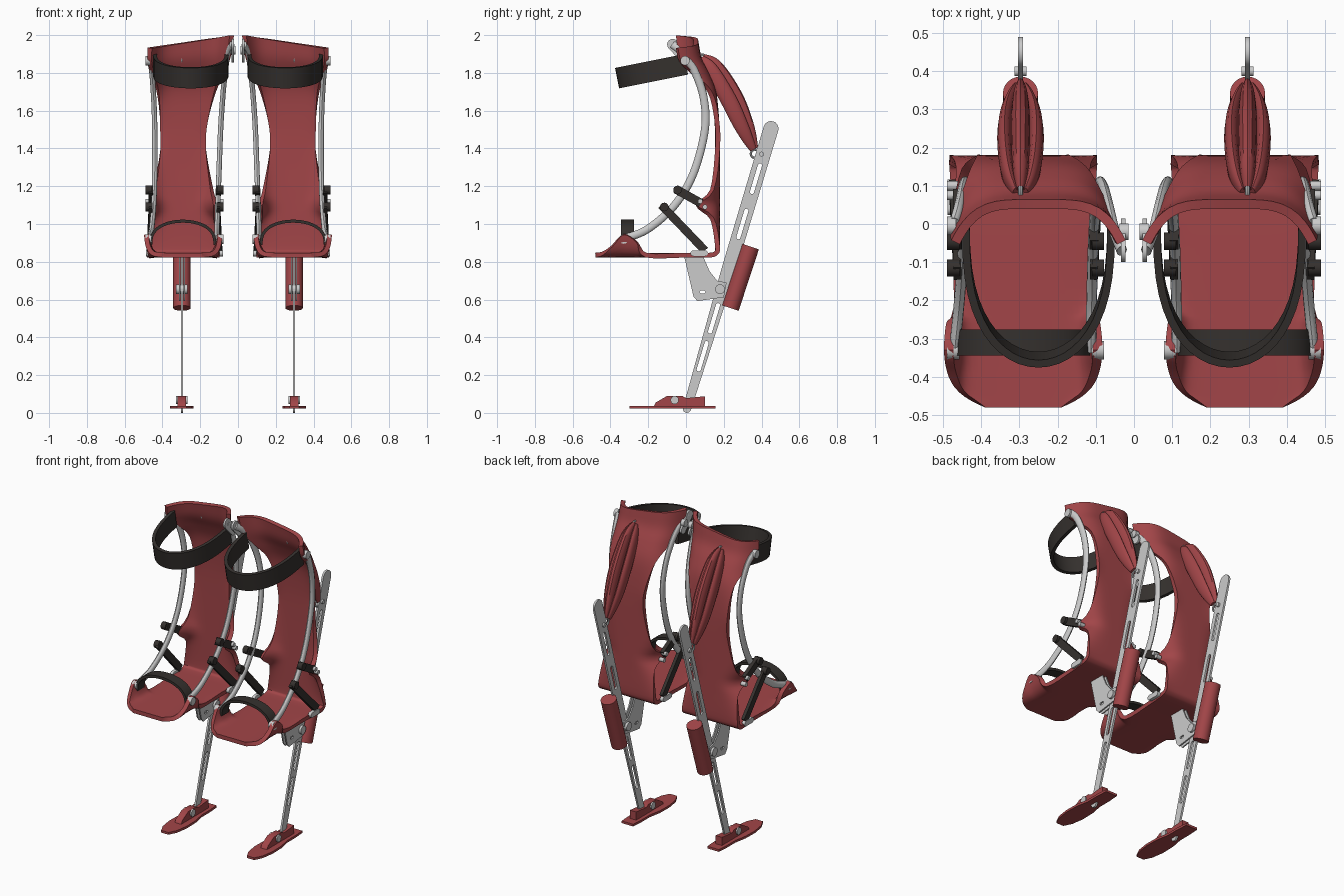
import bpy, bmesh
from math import sin, cos, pi, radians, atan2
from mathutils import Vector, Matrix

if "Cube" in bpy.data.objects:
    bpy.data.objects.remove(bpy.data.objects["Cube"])

def material(name, col):
    m = bpy.data.materials.new(name)
    m.diffuse_color = (*col, 1)
    m.use_nodes = True
    m.node_tree.nodes["Principled BSDF"].inputs["Base Color"].default_value = m.diffuse_color
    return m

RED = material("red", (0.36, 0.06, 0.065))
DARK = material("dark_strap", (0.035, 0.03, 0.027))
PX = 0.297          # x of the leg pole

def finish(name, mesh, mat=None, thick=0):
    """Link a right-hand part, mirror it to the left leg, smooth it."""
    ob = bpy.data.objects.new(name, mesh)
    bpy.context.collection.objects.link(ob)
    if mat:
        mesh.materials.clear()
        mesh.materials.append(mat)
    bpy.ops.object.select_all(action='DESELECT')
    ob.select_set(True)
    bpy.context.view_layer.objects.active = ob
    if thick:
        s = ob.modifiers.new("thickness", 'SOLIDIFY')
        s.thickness, s.offset = thick, 0
        bpy.ops.object.modifier_apply(modifier=s.name)
    bpy.ops.object.shade_smooth_by_angle(angle=radians(35))
    ob.modifiers.new("mirror", 'MIRROR').use_mirror_merge = False

def spline(pts, n):
    """Catmull-Rom through tuples of any length."""
    if n < 2:
        return [Vector(p) for p in pts]
    P = [Vector(p) for p in pts]
    P = [2 * P[0] - P[1]] + P + [2 * P[-1] - P[-2]]
    out = []
    for i in range(1, len(P) - 2):
        a, b, c, d = P[i - 1:i + 3]
        for t in (k / n for k in range(n)):
            out.append((2 * b + (c - a) * t + (2 * a - 5 * b + 4 * c - d) * t * t
                        + (3 * b - a - 3 * c + d) * t ** 3) / 2)
    return out + [P[-2]]

def sweep(name, path, a, b, up=(1, 0, 0), sides=12, mat=None, taper=None):
    """Sweep an ellipse (or a box, sides=4) along a path; a is the half size along up."""
    path, bm, rings = [Vector(p) for p in path], bmesh.new(), []
    turn, grow = (pi / 4, 2 ** .5) if sides == 4 else (0, 1)
    for i, p in enumerate(path):
        t = (path[min(i + 1, len(path) - 1)] - path[max(i - 1, 0)]).normalized()
        u = Vector(up)
        u = (u - t * u.dot(t)).normalized()
        v = t.cross(u)
        s = grow * (taper(i / (len(path) - 1)) if taper else 1)
        angles = [turn + 2 * pi * k / sides for k in range(sides)]
        rings.append([bm.verts.new(p + u * a * s * cos(q) + v * b * s * sin(q)) for q in angles])
    for r0, r1 in zip(rings, rings[1:]):
        for k in range(sides):
            j = (k + 1) % sides
            bm.faces.new((r0[k], r0[j], r1[j], r1[k]))
    bm.faces.new(rings[0])
    bm.faces.new(rings[-1])
    bmesh.ops.recalc_face_normals(bm, faces=bm.faces)
    me = bpy.data.meshes.new(name)
    bm.to_mesh(me)
    bm.free()
    finish(name, me, mat)

def plate(name, loops, at, half, mat=None, flat=False):
    """Flat plate from an outline and holes, in the yz plane (or xy when flat)."""
    cu = bpy.data.curves.new(name, 'CURVE')
    cu.dimensions, cu.fill_mode, cu.extrude = '2D', 'BOTH', half
    for loop in loops:
        sp = cu.splines.new('POLY')
        sp.points.add(len(loop) - 1)
        for p, (a, b) in zip(sp.points, loop):
            p.co = (a, b, 0, 1)
        sp.use_cyclic_u = True
    tmp = bpy.data.objects.new("tmp", cu)
    bpy.context.collection.objects.link(tmp)
    me = bpy.data.meshes.new_from_object(tmp.evaluated_get(bpy.context.evaluated_depsgraph_get()))
    bpy.data.objects.remove(tmp)
    stand = Matrix.Rotation(pi / 2, 4, 'Z') @ Matrix.Rotation(pi / 2, 4, 'X')
    me.transform(Matrix.Translation((0, 0, at)) if flat else Matrix.Translation((at, 0, 0)) @ stand)
    bm = bmesh.new()
    bm.from_mesh(me)
    bmesh.ops.remove_doubles(bm, verts=bm.verts, dist=1e-5)
    bm.to_mesh(me)
    bm.free()
    finish(name, me, mat)

def capsule(p, q, r0, r1, n=8):
    """Rounded-end bar outline in 2D."""
    p, q = Vector(p), Vector(q)
    ang = atan2(q.y - p.y, q.x - p.x)
    return [(c.x + r * cos(ang + s + pi * k / n), c.y + r * sin(ang + s + pi * k / n))
            for c, r, s in ((p, r0, pi / 2), (q, r1, -pi / 2)) for k in range(n + 1)]

def bolt(name, x, y, z, r, half, mat=None):
    sweep(name, [(x - half, y, z), (x + half, y, z)], r, r, up=(0, 0, 1), sides=14, mat=mat)

# Shell: sole, heel, back and thigh cuff as one bent sheet
sole = [(-.48, .1, 0), (-.44, .16, .01), (-.39, .187, .05), (-.33, .195, .11),     # y, half width, edge lift
        (-.26, .19, .07), (-.21, .18, 0), (0, .182, 0), (.12, .191, 0)]
back = [(.157, .845, .193, 0), (.167, .88, .191, 0), (.167, 1.03, .168, .03),      # y, z, half width, edge forward
        (.167, 1.1, .172, .11), (.167, 1.18, .152, .03), (.167, 1.4, .12, 0), (.163, 1.55, .127, 0),
        (.147, 1.7, .152, .02), (.11, 1.8, .187, .07), (.07, 1.88, .211, .1), (.052, 1.965, .217, .1)]
bm, grid, COLS = bmesh.new(), [], 24
for y, z, hw, e in spline([(y, .835, h, e) for y, h, e in sole] + back, 4):
    line, top = [], max(0, (z - 1.5) / .465)
    for k in range(COLS + 1):
        u = sin(pi * (k / COLS - .5))
        low = y < .13 and z < .86
        w = e * abs(u) ** (10 if low else 4.5)
        line.append(bm.verts.new((.29 - .04 * top + u * hw, y - (0 if low else w),
                                  z + (w if low else 0) - .033 * u * top ** 3)))
    grid.append(line)
for r0, r1 in zip(grid, grid[1:]):
    for k in range(COLS):
        bm.faces.new((r0[k], r0[k + 1], r1[k + 1], r1[k]))
shell = bpy.data.meshes.new("leg_shell")
bm.to_mesh(shell)
bm.free()
finish("leg_shell", shell, RED, thick=.025)

# Curved side rods share one side profile; the inner one leans and runs higher
bow = [(-.33, .92), (-.2, .975), (-.06, 1.1), (.04, 1.27), (.1, 1.5), (.093, 1.67), (.045, 1.81)]
for name, tip, fx in (("outer_rod", [(0, 1.87)], lambda t: .47 - .03 * sin(pi * t)),
                      ("inner_rod", [(-.02, 1.91), (-.07, 1.95)], lambda t: .112 - .08 * t * t)):
    pts = spline(bow + tip, 8)
    sweep(name, [(fx(i / (len(pts) - 1)), *p) for i, p in enumerate(pts)], .014, .021)
plate("inner_rod_tab", [capsule((-.07, 1.95), (-.01, 1.88), .03, .025)], .028, .006)

# Straps over thigh and toes
arc = [pi * k / 24 for k in range(25)]
thigh = [(.25 - .19 * cos(a), -.355 * sin(a) ** .75) for a in arc]
sweep("thigh_strap", [(x, y, 1.845 + .2 * y) for x, y in thigh], .055, .01, up=(0, -.2, .98), sides=4, mat=DARK)
sweep("toe_strap", [(.292 - .17 * cos(a), -.31, .89 + .125 * sin(a) ** .75) for a in arc],
      .034, .008, up=(0, 1, 0), sides=4, mat=DARK)

# Ankle straps, buckles and bolts on both sides of the shell
for side, x, o in (("inner", .105, -1), ("outer", .462, 1)):
    sweep(side + "_upper_ankle_strap", [(x, -.055, 1.185), (x, .08, 1.11)], .012, .023, sides=4, mat=DARK)
    sweep(side + "_lower_ankle_strap", [(x, -.13, 1.1), (x + o * .012, .1, .86)], .01, .022, sides=4, mat=DARK)
    plate(side + "_buckle", [capsule((.04, .845), (.1, .845), .016, .016)], x + o * .016, .01)
    for part, y, z, r, m in (("upper_strap_knob", -.045, 1.18, .023, DARK), ("lower_strap_knob", -.115, 1.09, .023, DARK),
                             ("toe_bolt", -.33, .92, .025, None), ("wing_bolt_a", .075, 1.12, .013, None),
                             ("wing_bolt_b", .1, 1.09, .013, None)):
        bolt(side + "_" + part, x + o * .011, y, z, r, .016, m)
bolt("outer_cuff_bolt", .478, -.005, 1.865, .025, .012)
bolt("inner_cuff_bolt", .026, -.02, 1.92, .022, .012)

# Slotted pole, widest in the middle and at the top
A, B = Vector((.005, .022)), Vector((.45, 1.505))
def on(z):
    return A.lerp(B, (z - A.y) / (B.y - A.y))
bar = capsule(A, B, .022, .04)
side = Vector((A.y - B.y, B.x - A.x)).normalized() * .038
bar = bar[:9] + [tuple(on(.75) - side)] + bar[9:] + [tuple(on(.75) + side)]
slots = [capsule(on(z), on(z + .14), .011, .011) for z in (.23, .43, .93, 1.17)]
plate("pole", [bar] + slots, PX, .006)

# Hinge bracket under the sole
bracket = [(-.01, .83), (.04, .615), (.06, .592), (.2, .612), (.215, .69), (.165, .7), (.125, .75), (.09, .83)]
for part, dx in (("inner", -.012), ("outer", .012)):
    plate(part + "_hinge_bracket", [bracket, capsule((.08, .64), (.095, .64), .008, .008)], PX + dx, .004)
bolt("hinge_bolt", PX, .18, .655, .026, .03)

# Damper cylinder behind the pole
sweep("damper", [(PX, .235, .555), (PX, .342, .88)], .046, .046, sides=24, mat=RED)

# Bow springs: a centre leaf and two side leaves bulging out from it
spine = spline([(.09, 1.885), (.16, 1.83), (.255, 1.68), (.32, 1.53), (.365, 1.4)], 8)
for part, s in (("inner", -1), ("centre", 0), ("outer", 1)):
    bulge = [sin(pi * (.1 + .8 * i / (len(spine) - 1))) for i in range(len(spine))]
    sweep(part + "_spring_leaf", [(PX + s * .042 * b, y - abs(s) * .03 * b, z - abs(s) * .022 * b)
                                  for (y, z), b in zip(spine, bulge)], .019 if s else .025, .043, mat=RED,
          taper=lambda t: max(.25, sin(pi * (.06 + .88 * t)) ** .55))
for part, cy, cz in (("lower", .365, 1.372), ("upper", .085, 1.875)):
    ring = [(PX, cy + .022 * cos(2 * a), cz + .022 * sin(2 * a)) for a in arc]
    sweep(part + "_shackle", ring, .006, .006, sides=8)
bolt("shackle_pin", PX, .4, 1.37, .013, .016)

# Ground pad with ankle lug
half = [(.025, -.3), (.05, -.25), (.062, -.17), (.06, -.08), (.045, 0), (.045, .08), (.04, .155)]
pad = [(PX + x, y) for x, y in half] + [(PX - x, y) for x, y in reversed(half)]
plate("ground_pad", [pad], .03, .007, RED, flat=True)
plate("ankle_lug", [[(-.17, .035), (-.16, .055), (-.1, .09), (-.02, .09), (0, .078), (.1, .088), (.1, .035)]],
      PX, .022, RED)
bolt("ankle_bolt", PX, -.06, .068, .022, .03)
